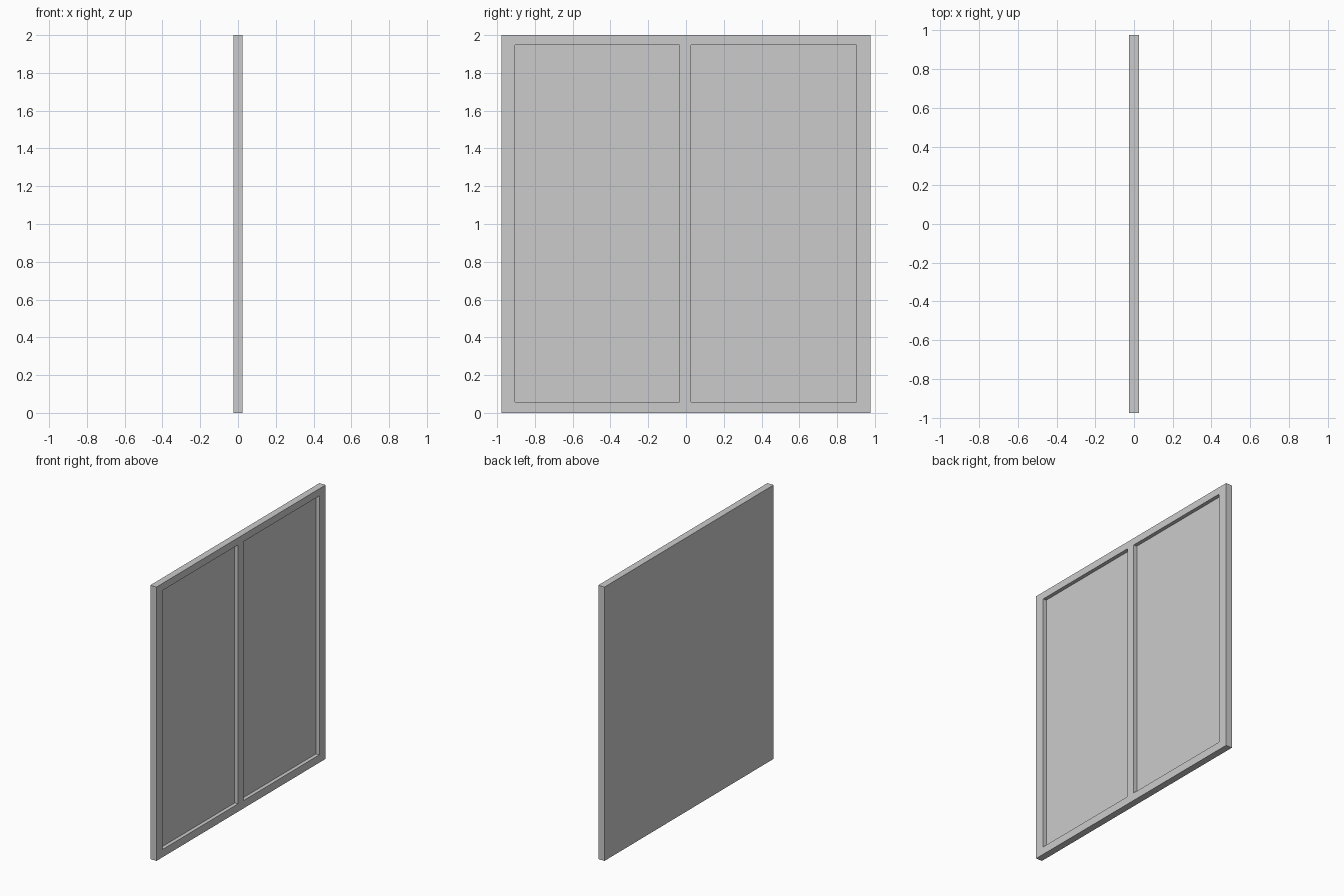
import bpy

if "Cube" in bpy.data.objects:
    bpy.data.objects.remove(bpy.data.objects["Cube"])

grey = bpy.data.materials.new("light_grey")
grey.diffuse_color = (0.6, 0.6, 0.6, 1)
grey.use_nodes = True
grey.node_tree.nodes["Principled BSDF"].inputs["Base Color"].default_value = grey.diffuse_color


def box(name, lo, hi):
    """Axis-aligned box between two corners."""
    bpy.ops.mesh.primitive_cube_add(size=1, location=[(a + b) / 2 for a, b in zip(lo, hi)])
    ob = bpy.context.object
    ob.name = name
    ob.scale = [b - a for a, b in zip(lo, hi)]
    bpy.ops.object.transform_apply(location=True, rotation=False, scale=True)
    ob.data.materials.append(grey)
    return ob


HALF_T = 0.025      # half thickness of the panel
FLOOR_X = -0.002    # depth at which the recessed panes sit

# Solid double panel, plain on its back
panel = box("double_panel", (-HALF_T, -0.976, 0), (HALF_T, 0.976, 2))

# Two shallow recesses leave a raised frame and centre post
for side, y0, y1 in (("left", -0.904, -0.035), ("right", 0.027, 0.902)):
    cutter = box(side + "_recess_cutter", (FLOOR_X, y0, 0.057), (0.1, y1, 1.948))
    mod = panel.modifiers.new(side + "_recess", 'BOOLEAN')
    mod.operation = 'DIFFERENCE'
    mod.solver = 'EXACT'
    mod.object = cutter
    bpy.context.view_layer.objects.active = panel
    bpy.ops.object.modifier_apply(modifier=mod.name)
    bpy.data.objects.remove(cutter, do_unlink=True)
